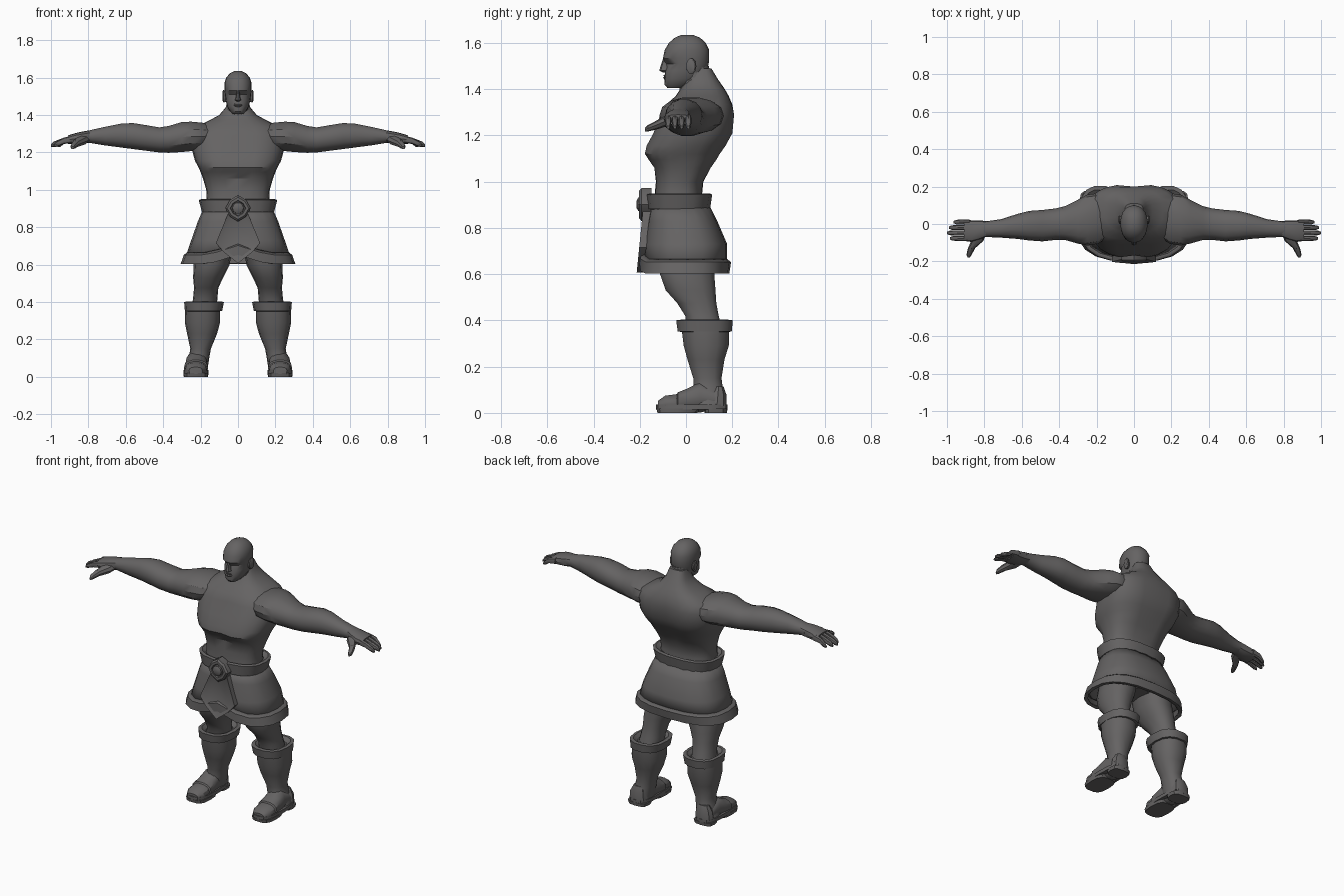
import bpy, bmesh, math
from mathutils import Vector

grey = bpy.data.materials.new("stone grey")
grey.diffuse_color = (0.13, 0.125, 0.125, 1)


def finish(name, bm, angle=32):
    bmesh.ops.recalc_face_normals(bm, faces=bm.faces[:])
    me = bpy.data.meshes.new(name)
    bm.to_mesh(me)
    bm.free()
    ob = bpy.data.objects.new(name, me)
    bpy.context.collection.objects.link(ob)
    me.materials.append(grey)
    bpy.ops.object.select_all(action='DESELECT')
    bpy.context.view_layer.objects.active = ob
    ob.select_set(True)
    bpy.ops.object.shade_smooth_by_angle(angle=math.radians(angle))
    return ob


# Skin rounded cross-sections (t, u0, u1, v0, v1) along an axis
def loft(name, axis, rows, n=16, p=2.3, cap=True, deform=None, side=1):
    bm = bmesh.new()
    rings = []
    for t, u0, u1, v0, v1 in rows:
        ring = []
        for i in range(n):
            a = 2 * math.pi * i / n
            c, s = math.cos(a), math.sin(a)
            u = (u0 + u1) / 2 + (u1 - u0) / 2 * math.copysign(abs(c) ** (2 / p), c)
            v = (v0 + v1) / 2 + (v1 - v0) / 2 * math.copysign(abs(s) ** (2 / p), s)
            co = Vector({'X': (t, u, v), 'Y': (u, t, v), 'Z': (u, v, t)}[axis])
            if deform:
                deform(co)
            co.x *= side
            ring.append(bm.verts.new(co))
        rings.append(ring)
    for a, b in zip(rings, rings[1:]):
        for i in range(n):
            j = (i + 1) % n
            bm.faces.new((a[i], a[j], b[j], b[i]))
    if cap:
        bm.faces.new(rings[0])
        bm.faces.new(rings[-1])
    return finish(name, bm)


# Symmetric sections about x = 0: (z, half width, y front, y back)
def sym(rows):
    return [(z, -w, w, a, b) for z, w, a, b in rows]


# Torso, with a groove down the chest and spine
def groove(co):
    if abs(co.x) < 0.012 and 1.0 < co.z < 1.3:
        co.y += 0.014 if co.y < 0 else -0.012


loft("torso", 'Z', sym([
    (0.86, 0.18, -0.14, 0.085), (0.95, 0.167, -0.135, 0.07), (1.0, 0.17, -0.13, 0.075),
    (1.06, 0.187, -0.14, 0.11), (1.095, 0.2, -0.165, 0.135), (1.12, 0.212, -0.182, 0.15),
    (1.155, 0.23, -0.175, 0.175), (1.21, 0.245, -0.145, 0.205), (1.29, 0.25, -0.115, 0.212),
    (1.335, 0.225, -0.085, 0.2), (1.37, 0.155, -0.045, 0.185), (1.40, 0.1, -0.025, 0.168),
    (1.44, 0.066, 0.0, 0.14), (1.49, 0.05, 0.03, 0.11)]), n=24, p=2.7, deform=groove)

# Neck and head
loft("neck", 'Z', sym([
    (1.32, 0.08, -0.05, 0.15), (1.37, 0.066, -0.025, 0.13), (1.43, 0.06, -0.03, 0.105),
    (1.5, 0.055, -0.02, 0.1)]), n=12, p=2)


def eye_sockets(co):
    if 1.50 < co.z < 1.52 and co.y < -0.04 and abs(co.x) > 0.01:
        co.y += 0.014


loft("head", 'Z', sym([
    (1.405, 0.026, -0.08, -0.01), (1.418, 0.042, -0.092, 0.03), (1.445, 0.058, -0.094, 0.07),
    (1.48, 0.066, -0.09, 0.09), (1.51, 0.07, -0.09, 0.098), (1.532, 0.072, -0.1, 0.1),
    (1.57, 0.073, -0.092, 0.1), (1.6, 0.063, -0.074, 0.085), (1.622, 0.044, -0.05, 0.062),
    (1.635, 0.018, -0.02, 0.03)]), n=20, p=2.2, deform=eye_sockets)
loft("nose", 'Z', sym([(1.473, 0.008, -0.1, -0.07), (1.48, 0.017, -0.115, -0.07),
                       (1.495, 0.011, -0.112, -0.07), (1.53, 0.008, -0.1, -0.07)]), n=8, p=2)
loft("lips", 'Z', sym([(1.443, 0.014, -0.095, -0.07), (1.45, 0.024, -0.1, -0.07),
                       (1.455, 0.024, -0.096, -0.07), (1.462, 0.018, -0.099, -0.07)]), n=10, p=2)

# Skirt and its hem rise a little at the front centre
def rise(co):
    if co.y < 0 and co.z < 0.7:
        co.z += 0.05 * max(0, 1 - abs(co.x) / 0.16)


skirt = loft("skirt", 'Z', sym([
    (0.9, 0.185, -0.15, 0.1), (0.83, 0.215, -0.165, 0.135), (0.73, 0.25, -0.18, 0.178),
    (0.64, 0.28, -0.185, 0.178)]), n=20, p=2.6, cap=False, deform=rise)
hem = loft("skirt_hem", 'Z', sym([
    (0.665, 0.272, -0.185, 0.178), (0.652, 0.29, -0.203, 0.195), (0.602, 0.307, -0.203, 0.187),
    (0.602, 0.285, -0.183, 0.167)]), n=20, p=2.6, cap=False, deform=rise)
for ob, th in ((skirt, 0.012), (hem, 0.006)):
    m = ob.modifiers.new("thickness", 'SOLIDIFY')
    m.thickness = th
loft("belt", 'Z', sym([
    (0.88, 0.18, -0.15, 0.09), (0.882, 0.193, -0.165, 0.106), (0.945, 0.21, -0.17, 0.115),
    (0.95, 0.195, -0.155, 0.1), (0.93, 0.165, -0.13, 0.07)]), n=18, p=2.6)

# Hanging front panel with a raised border
bm = bmesh.new()
half = [(0.055, 0.87), (0.118, 0.715), (0.075, 0.665)]
outline = half + [(0, 0.607)] + [(-x, z) for x, z in reversed(half)]
front = bm.faces.new([bm.verts.new((x, -0.187 - 0.1 * (0.87 - z), z)) for x, z in outline])
back = bmesh.ops.extrude_face_region(bm, geom=[front], use_keep_orig=True)
bmesh.ops.translate(bm, verts=[v for v in back["geom"] if isinstance(v, bmesh.types.BMVert)],
                    vec=(0, 0.035, 0))
bmesh.ops.inset_region(bm, faces=[front], thickness=0.028)
bmesh.ops.translate(bm, verts=front.verts[:], vec=(0, 0.012, 0))
finish("front_panel", bm)

# Diamond buckle with a round boss
loft("buckle", 'Y', [(-0.15, -0.068, 0.068, 0.83, 0.972), (-0.193, -0.068, 0.068, 0.83, 0.972),
                     (-0.203, -0.058, 0.058, 0.842, 0.96), (-0.203, -0.042, 0.042, 0.858, 0.944),
                     (-0.192, -0.038, 0.038, 0.862, 0.94)], n=8, p=1.5)
loft("buckle_boss", 'Y', [(-0.18, -0.032, 0.032, 0.87, 0.934), (-0.207, -0.03, 0.03, 0.872, 0.932),
                          (-0.214, -0.016, 0.016, 0.886, 0.918)], n=10, p=2)
loft("pelvis", 'Z', sym([(0.66, 0.07, -0.07, 0.09), (0.74, 0.19, -0.13, 0.13),
                         (0.88, 0.17, -0.13, 0.08)]), n=16)

# Paired parts
for side, tag in ((1, "left"), (-1, "right")):
    loft(tag + "_ear", 'X', [(0.06, 0.0, 0.035, 1.47, 1.525), (0.078, 0.0, 0.045, 1.465, 1.535),
                             (0.083, 0.01, 0.04, 1.475, 1.528)], n=10, p=2, side=side)
    loft(tag + "_arm", 'X', [
        (0.10, -0.04, 0.13, 1.25, 1.335), (0.19, -0.105, 0.165, 1.21, 1.36),
        (0.25, -0.115, 0.157, 1.205, 1.366), (0.30, -0.105, 0.13, 1.2, 1.364),
        (0.37, -0.085, 0.095, 1.196, 1.343), (0.42, -0.085, 0.083, 1.198, 1.335),
        (0.49, -0.093, 0.075, 1.207, 1.347), (0.56, -0.088, 0.07, 1.216, 1.358),
        (0.62, -0.08, 0.055, 1.224, 1.356), (0.71, -0.073, 0.026, 1.236, 1.338),
        (0.78, -0.07, 0.016, 1.248, 1.322), (0.82, -0.07, 0.018, 1.255, 1.312)],
        n=14, p=2.2, side=side)
    loft(tag + "_palm", 'X', [
        (0.79, -0.068, 0.016, 1.252, 1.318), (0.83, -0.085, 0.018, 1.245, 1.312),
        (0.87, -0.096, 0.02, 1.243, 1.303), (0.91, -0.09, 0.022, 1.245, 1.29)],
        n=12, p=2.6, side=side)
    for k, tip in enumerate((0.965, 0.99, 1.0, 0.985)):
        y = 0.01 - 0.029 * k
        loft("%s_finger_%d" % (tag, k + 1), 'X', [
            (0.88, y - 0.014, y + 0.014, 1.252, 1.292),
            (0.93, y - 0.014, y + 0.014, 1.245, 1.279),
            (tip - 0.015, y - 0.012, y + 0.012, 1.23, 1.258),
            (tip, y - 0.006, y + 0.006, 1.228, 1.242)], n=8, p=2.3, side=side)
    loft(tag + "_thumb", 'Y', [
        (-0.05, 0.79, 0.87, 1.25, 1.3), (-0.09, 0.805, 0.87, 1.238, 1.285),
        (-0.13, 0.85, 0.888, 1.225, 1.263), (-0.165, 0.868, 0.896, 1.217, 1.245),
        (-0.178, 0.877, 0.89, 1.217, 1.232)], n=8, p=2.2, side=side)

    # Legs and boots
    loft(tag + "_leg", 'Z', [
        (0.78, 0.01, 0.2, -0.12, 0.12), (0.6, 0.045, 0.237, -0.115, 0.125),
        (0.53, 0.08, 0.24, -0.09, 0.13), (0.475, 0.105, 0.235, -0.04, 0.133),
        (0.42, 0.11, 0.24, -0.005, 0.143), (0.36, 0.115, 0.25, 0.0, 0.16)], n=14, side=side)
    loft(tag + "_boot_cuff", 'Z', [
        (0.35, 0.1, 0.275, -0.02, 0.185), (0.352, 0.085, 0.284, -0.038, 0.2),
        (0.4, 0.075, 0.288, -0.045, 0.205), (0.403, 0.095, 0.27, -0.025, 0.185),
        (0.385, 0.115, 0.25, 0.0, 0.16)], n=14, p=2.5, side=side)
    loft(tag + "_boot_shaft", 'Z', [
        (0.37, 0.095, 0.282, -0.022, 0.19), (0.29, 0.096, 0.284, -0.012, 0.187),
        (0.23, 0.112, 0.272, 0.005, 0.168), (0.15, 0.145, 0.255, 0.03, 0.155),
        (0.11, 0.152, 0.262, 0.03, 0.16), (0.03, 0.165, 0.285, 0.02, 0.172)], n=14, side=side)
    loft(tag + "_foot", 'Y', [
        (0.15, 0.175, 0.275, 0.02, 0.08), (0.06, 0.165, 0.28, 0.0, 0.135),
        (0.01, 0.163, 0.284, 0.0, 0.108), (-0.035, 0.16, 0.29, 0.0, 0.09),
        (-0.04, 0.166, 0.284, 0.0, 0.082), (-0.09, 0.168, 0.282, 0.0, 0.075),
        (-0.122, 0.19, 0.262, 0.015, 0.052)], n=14, p=2.4, side=side)
    loft(tag + "_heel_guard", 'Z', [
        (0.03, 0.168, 0.282, 0.09, 0.178), (0.08, 0.172, 0.276, 0.1, 0.176),
        (0.115, 0.185, 0.255, 0.12, 0.163)], n=10, side=side)
    loft(tag + "_sole", 'Z', [(0.015, 0.158, 0.292, -0.13, 0.18), (0.037, 0.158, 0.292, -0.13, 0.18)],
         n=16, p=3, side=side)
    loft(tag + "_sole_front", 'Z', [(0, 0.16, 0.29, -0.125, 0.05), (0.02, 0.158, 0.292, -0.13, 0.07)],
         n=14, p=3, side=side)
    loft(tag + "_heel", 'Z', [(0, 0.164, 0.286, 0.08, 0.177), (0.02, 0.16, 0.29, 0.08, 0.18)],
         n=12, p=3, side=side)
